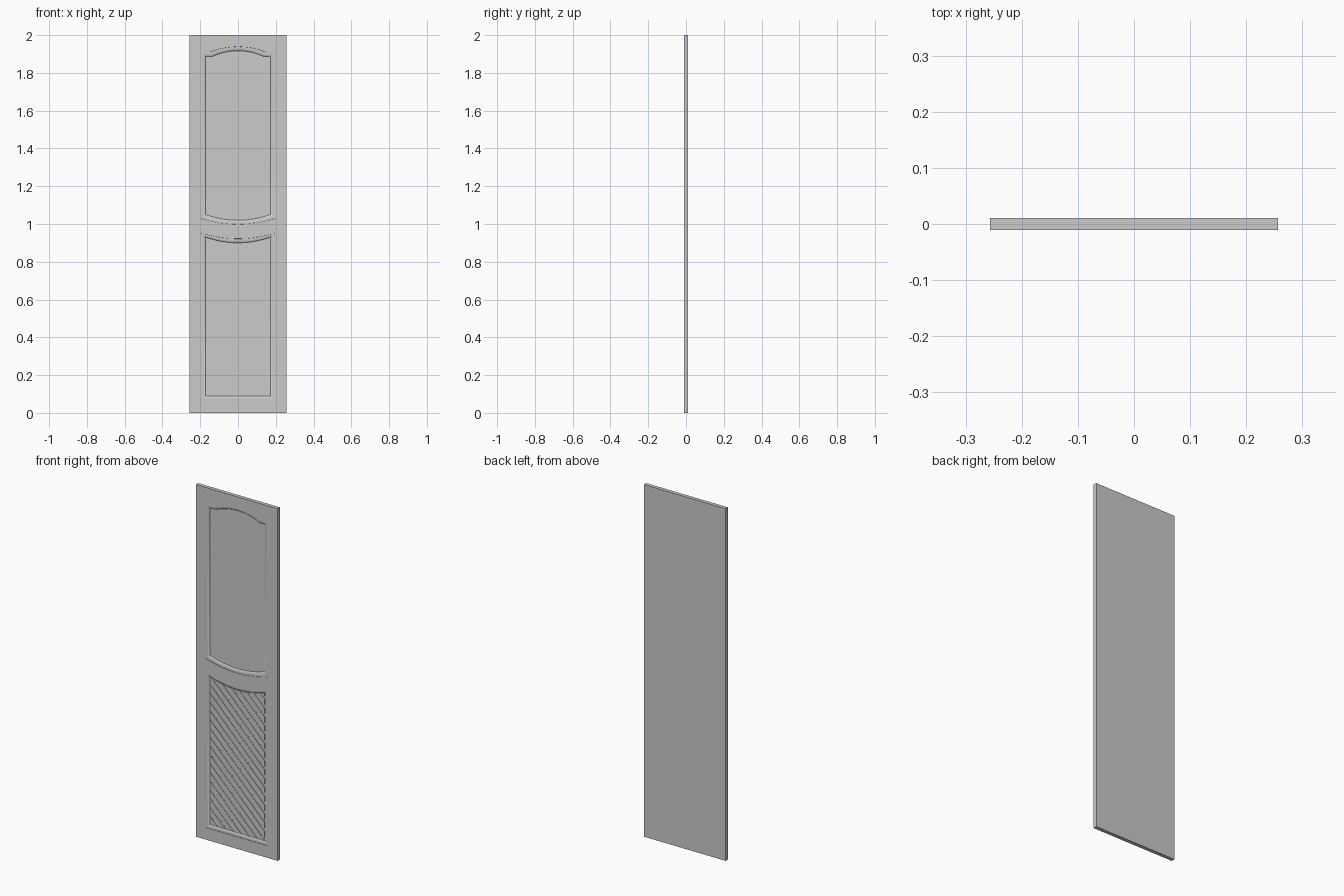
import bpy, bmesh, math
from mathutils import Vector, Matrix

if "Cube" in bpy.data.objects:
    bpy.data.objects.remove(bpy.data.objects["Cube"])

W, H, T = 0.257, 2.0, 0.0105      # half width, height, half thickness
PW = 0.172                        # half width of both panels
N = 40                            # samples along each curved edge


def finish(bm, name):
    bmesh.ops.recalc_face_normals(bm, faces=bm.faces)
    me = bpy.data.meshes.new(name)
    bm.to_mesh(me)
    bm.free()
    ob = bpy.data.objects.new(name, me)
    bpy.context.collection.objects.link(ob)
    bpy.ops.object.select_all(action='DESELECT')
    ob.select_set(True)
    bpy.context.view_layer.objects.active = ob
    bpy.ops.object.shade_smooth_by_angle(angle=math.radians(30))
    return ob


# Curved panel edges as height over u = -1..1
def upper_top(u):
    return 1.886 + 0.031 * max(0, 1 - (u / 0.8) ** 2)


def upper_bottom(u):
    return 1.02 + 0.03 * u * u


def lower_top(u):
    return 0.90 + 0.03 * u * u


def lower_bottom(u):
    return 0.09


def outline(bottom, top, d, y):
    us = [-1 + 2 * i / N for i in range(N + 1)]
    pts = [((PW + d) * u, y, bottom(u) - d) for u in us]
    pts += [((PW + d) * u, y, top(u) + d) for u in reversed(us)]
    return pts


def ring(bm, pts):
    vs = [bm.verts.new(p) for p in pts]
    es = [bm.edges.new((vs[i - 1], vs[i])) for i in range(len(vs))]
    return vs, es


def bridge(bm, a, b):
    for i in range(len(a)):
        bm.faces.new((a[i - 1], a[i], b[i], b[i - 1]))


# Moulding section: (distance outside panel edge, depth below front)
SECTION = [(0.022, 0), (0.0215, 0.0015), (0.015, 0.0012), (0.009, 0.0018),
           (0.004, 0.0034), (0.001, 0.0055), (0.0, 0.007)]

# Door slab with two moulded, recessed panels
bm = bmesh.new()
rect = [(-W, 0), (W, 0), (W, H), (-W, H)]
front, fill = ring(bm, [(x, -T, z) for x, z in rect])
back, _ = ring(bm, [(x, T, z) for x, z in rect])
bridge(bm, front, back)
bm.faces.new(back)
for bottom, top in ((upper_bottom, upper_top), (lower_bottom, lower_top)):
    prev = None
    for d, depth in SECTION:
        vs, es = ring(bm, outline(bottom, top, d, -T + depth))
        if prev:
            bridge(bm, prev, vs)
        else:
            fill = fill + es
        prev = vs
    bmesh.ops.triangle_fill(bm, edges=es, use_beauty=True, normal=(0, -1, 0))
bmesh.ops.triangle_fill(bm, edges=fill, use_beauty=True, normal=(0, -1, 0))
finish(bm, "door_slab")


def cut(bm, co, no):
    r = bmesh.ops.bisect_plane(bm, geom=bm.verts[:] + bm.edges[:] + bm.faces[:],
                               plane_co=co, plane_no=no, clear_outer=True)
    edges = [e for e in r['geom_cut'] if isinstance(e, bmesh.types.BMEdge)]
    if edges:
        bmesh.ops.holes_fill(bm, edges=edges)


# Diagonal slats trimmed to the lower panel
def lattice(name, sign, y0, y1, pitch=0.05, width=0.022):
    out = bmesh.new()
    c = -0.15
    while c < 1.15:
        bm = bmesh.new()
        mat = (Matrix.Translation((0, (y0 + y1) / 2, c))
               @ Matrix.Rotation(-sign * math.pi / 4, 4, 'Y')
               @ Matrix.Diagonal((1.0, y1 - y0, width, 1)))
        bmesh.ops.create_cube(bm, size=1, matrix=mat)
        x = 0.0
        for _ in range(20):       # where the slat meets the curved top rail
            x = max(-PW, min(PW, sign * (lower_top(x / PW) - c)))
        slope = 0.06 * x / PW ** 2
        for co, no in (((PW, 0, 0), (1, 0, 0)), ((-PW, 0, 0), (-1, 0, 0)),
                       ((0, 0, 0.09), (0, 0, -1)),
                       ((x, 0, lower_top(x / PW)), (-slope, 0, 1))):
            cut(bm, Vector(co), Vector(no).normalized())
        tmp = bpy.data.meshes.new("slat")
        bm.to_mesh(tmp)
        bm.free()
        out.from_mesh(tmp)
        bpy.data.meshes.remove(tmp)
        c += pitch
    return finish(out, name)


field = -T + 0.007
lattice("lattice_back_slats", 1, field - 0.002, field + 0.001)
lattice("lattice_front_slats", -1, field - 0.004, field - 0.0019)
